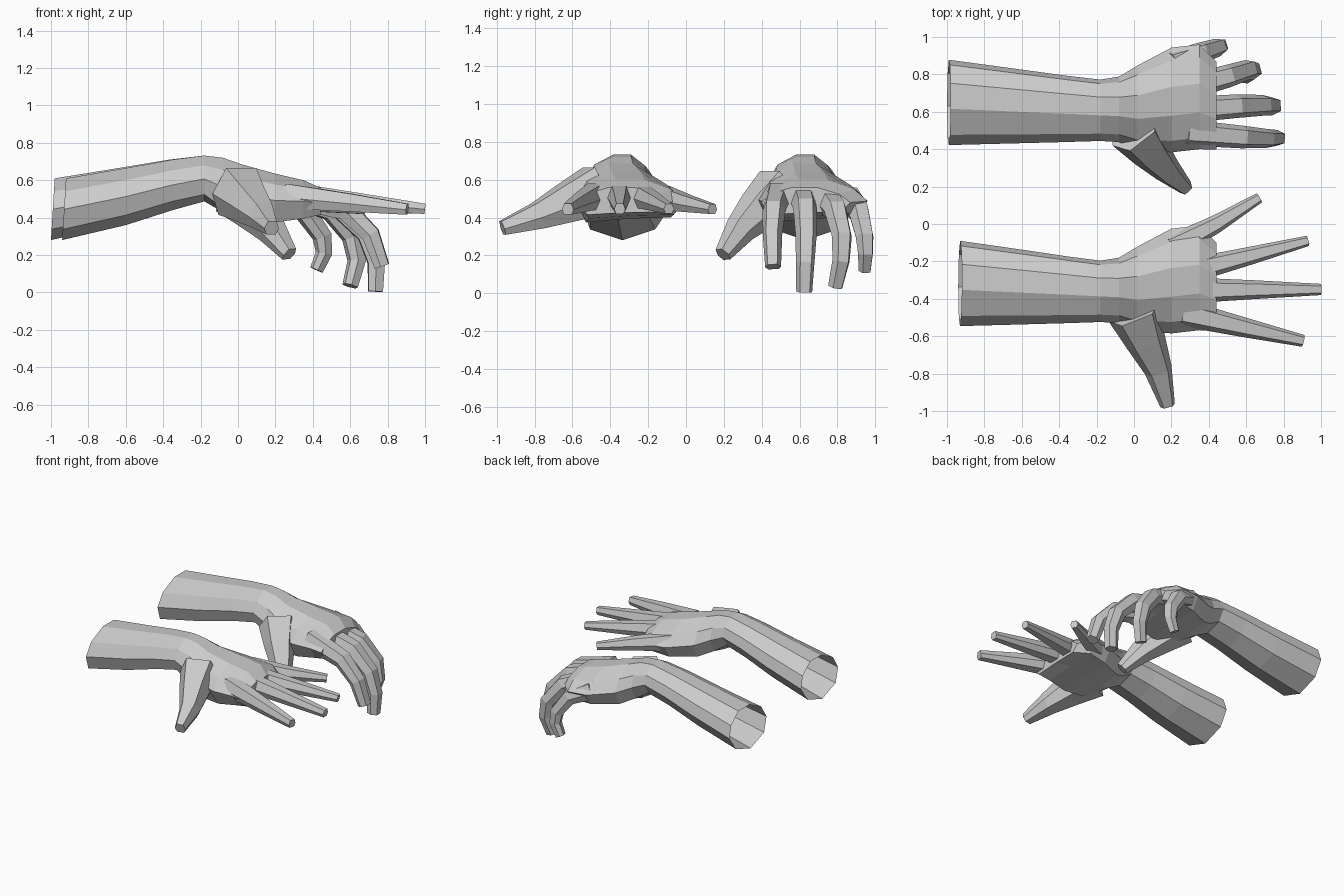
import bpy, bmesh
from mathutils import Vector

if "Cube" in bpy.data.objects:
    bpy.data.objects.remove(bpy.data.objects["Cube"])

# arm cross-section: forearm outline and flatter palm outline
ARM = [(-1, 0), (-.76, .58), (-.15, 1), (.45, 1), (.88, .55), (1, 0), (.68, -.65), (-.08, -1), (-.83, -.65)]
PALM = [(-1, -.1), (-.78, .55), (-.3, 1), (.25, 1), (.75, .5), (1, -.1), (.8, -.8), (0, -.85), (-.8, -1)]
FINGER = [(-1, -.1), (-.6, 1), (.6, 1), (1, -.1), (.65, -1), (-.65, -1)]

# x, centre y, half width, bottom z, top z, palm blend
SECTIONS = [
    (-.93, -.318, .228, .28, .61, 0), (-.60, -.337, .200, .36, .665, 0),
    (-.35, -.352, .178, .44, .71, 0), (-.18, -.360, .164, .485, .732, .1),
    (-.08, -.355, .175, .42, .72, .4), (.02, -.345, .225, .38, .685, .8),
    (.20, -.305, .280, .375, .635, 1), (.35, -.288, .280, .395, .60, 1),
    (.44, -.335, .235, .415, .56, 1)]


def loft(name, rings):
    bm = bmesh.new()
    loops = [[bm.verts.new(p) for p in r] for r in rings]
    n = len(rings[0])
    for a, b in zip(loops, loops[1:]):
        for i in range(n):
            j = (i + 1) % n
            bm.faces.new((a[i], a[j], b[j], b[i]))
    bm.faces.new(loops[0][::-1])
    bm.faces.new(loops[-1])
    bmesh.ops.recalc_face_normals(bm, faces=bm.faces[:])
    me = bpy.data.meshes.new(name)
    bm.to_mesh(me)
    bm.free()
    ob = bpy.data.objects.new(name, me)
    bpy.context.collection.objects.link(ob)
    return ob


def digit(path, w0, w1):
    pts = [Vector(p) for p in path]
    d = pts[1] - pts[0]
    lateral = Vector((-d.y, d.x, 0)).normalized()
    rings = []
    for i, p in enumerate(pts):
        t = Vector((0, 0, 0))
        if i > 0:
            t += (p - pts[i - 1]).normalized()
        if i < len(pts) - 1:
            t += (pts[i + 1] - p).normalized()
        t.normalize()
        side = (lateral - t * lateral.dot(t)).normalized()
        up = t.cross(side)
        w = w0 + (w1 - w0) * i / (len(pts) - 1)
        rings.append([p + side * u * w + up * v * w * .92 for u, v in FINGER])
    return loft("digit", rings)


def hand(name, dy, end_dx, digits):
    # forearm, wrist and palm
    rings = []
    for k, (x, yc, hw, zb, zt, s) in enumerate(SECTIONS):
        x += end_dx * max(0, 1 - k / 3)
        zc, hh = (zb + zt) / 2, (zt - zb) / 2
        ring = []
        for (u0, v0), (u1, v1) in zip(ARM, PALM):
            u, v = u0 + (u1 - u0) * s, v0 + (v1 - v0) * s
            ring.append((x + (.01 * v if k == 0 else 0), yc + dy + u * hw, zc + v * hh))
        rings.append(ring)
    ob = loft(name, rings)
    # weld thumb and fingers on
    bpy.context.view_layer.objects.active = ob
    for path, w0, w1 in digits:
        part = digit(path, w0, w1)
        m = ob.modifiers.new("join", 'BOOLEAN')
        m.operation, m.solver, m.object = 'UNION', 'EXACT', part
        bpy.ops.object.modifier_apply(modifier=m.name)
        bpy.data.objects.remove(part)
    # open the cut end of the forearm
    bm = bmesh.new()
    bm.from_mesh(ob.data)
    cap = [f for f in bm.faces if all(v.co.x < -.88 for v in f.verts)]
    bmesh.ops.delete(bm, geom=cap, context='FACES')
    bm.to_mesh(ob.data)
    bm.free()


# flat hand with spread fingers
hand("spread_hand", 0, 0, [
    ([(0, -.47, .54), (.06, -.62, .48), (.13, -.78, .41), (.18, -.97, .345)], .145, .04),
    ([(.26, -.475, .515), (.60, -.555, .48), (.905, -.625, .445)], .072, .032),
    ([(.28, -.355, .525), (.65, -.351, .485), (1.0, -.35, .447)], .070, .030),
    ([(.28, -.255, .52), (.62, -.17, .483), (.93, -.09, .447)], .068, .028),
    ([(.20, -.125, .505), (.44, 0, .475), (.67, .14, .445)], .068, .028)])

# hand with drooping, curled fingers
hand("curled_hand", .968, -.06, [
    ([(0, .50, .54), (.09, .385, .44), (.18, .285, .335), (.275, .195, .205)], .14, .042),
    ([(.28, .49, .52), (.58, .465, .44), (.71, .457, .31), (.77, .46, .14)], .070, .042),
    ([(.28, .61, .525), (.55, .63, .45), (.69, .635, .31), (.74, .63, .16), (.735, .625, .005)], .070, .042),
    ([(.28, .73, .52), (.50, .79, .44), (.61, .825, .30), (.635, .82, .17), (.60, .79, .035)], .068, .040),
    ([(.20, .86, .505), (.36, .915, .43), (.45, .945, .30), (.46, .95, .21), (.42, .945, .12)], .064, .034)])
